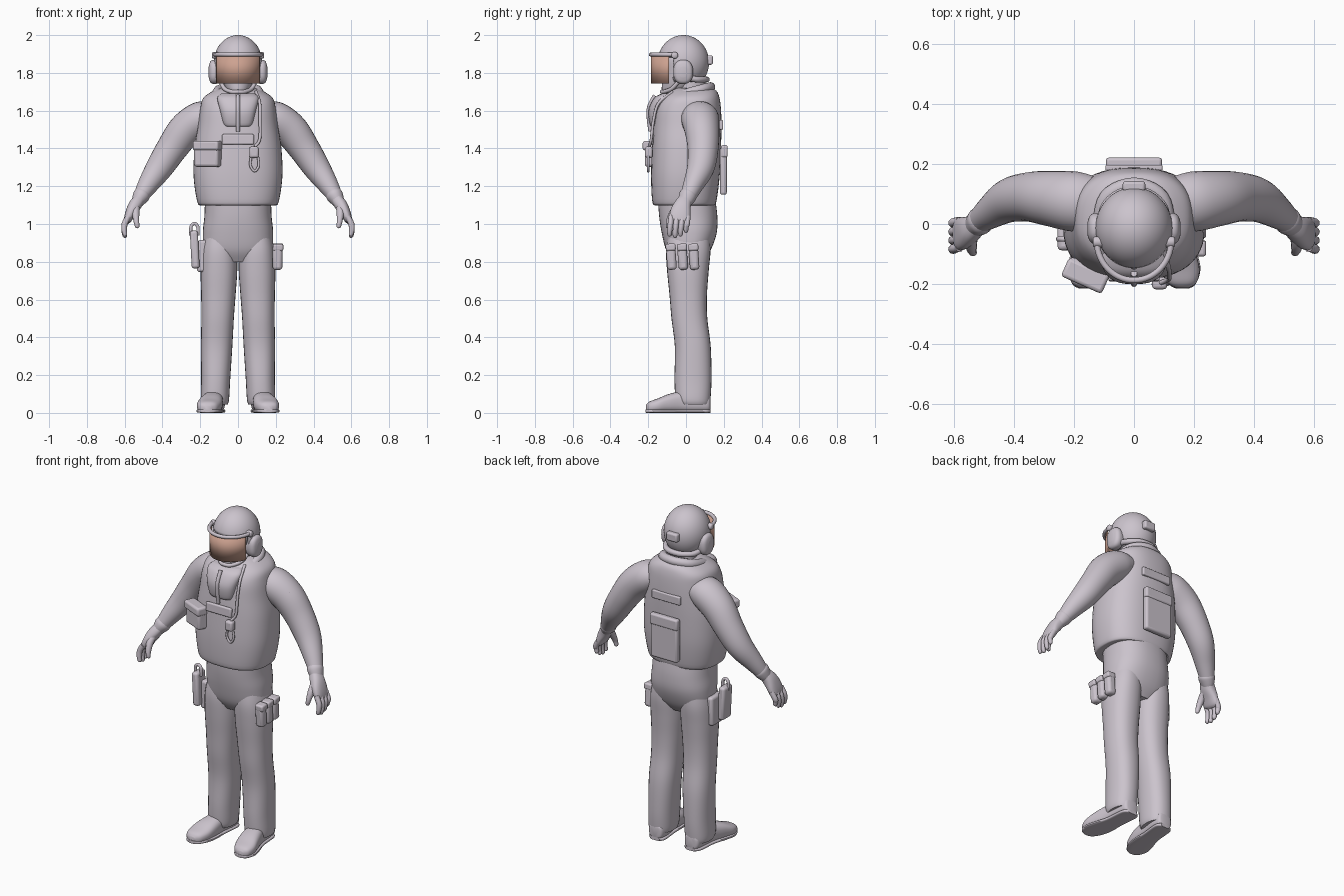
import bpy, bmesh, math
from mathutils import Vector, Matrix, Euler

def material(name, rgb):
    m = bpy.data.materials.new(name)
    m.diffuse_color = (*rgb, 1)
    return m

GREY = material("pale lavender grey", (0.60, 0.55, 0.61))
AMBER = material("amber visor", (0.61, 0.36, 0.28))

def finish(name, bm, mat=GREY, mirror=False, bevel=0, solid=0):
    bmesh.ops.recalc_face_normals(bm, faces=bm.faces)
    me = bpy.data.meshes.new(name)
    bm.to_mesh(me)
    bm.free()
    me.materials.append(mat)
    ob = bpy.data.objects.new(name, me)
    bpy.context.collection.objects.link(ob)
    bpy.ops.object.select_all(action='DESELECT')
    ob.select_set(True)
    bpy.context.view_layer.objects.active = ob
    bpy.ops.object.shade_smooth_by_angle(angle=math.radians(40))
    if solid:
        s = ob.modifiers.new("thickness", 'SOLIDIFY')
        s.thickness, s.offset = solid, -1
    if bevel:
        b = ob.modifiers.new("bevel", 'BEVEL')
        b.width, b.segments = bevel, 3
    if mirror:
        ob.modifiers.new("mirror", 'MIRROR').use_bisect_axis[0] = False
    return ob

def spline(rows, steps):
    """Smooth interpolation through rows of numbers."""
    out, n = [], len(rows)
    for i in range(n - 1):
        a, b, c, d = (rows[max(0, min(n - 1, i + k))] for k in (-1, 0, 1, 2))
        for s in range(steps):
            t = s / steps
            out.append([0.5 * (2*q + (r - p)*t + (2*p - 5*q + 4*r - w)*t*t + (3*q - p - 3*r + w)*t**3)
                        for p, q, r, w in zip(a, b, c, d)])
    return out + [list(rows[-1])]

AXES = {'z': ((1, 0, 0), (0, 1, 0)), 'y': ((1, 0, 0), (0, 0, 1)), 'x': ((0, 1, 0), (0, 0, 1))}

def loft(name, rows, axis=None, power=2.0, sides=28, steps=5, **kw):
    """Rows are x, y, z, radius a, radius b. Without an axis the rings follow the path."""
    rows = spline(rows, steps)
    bm = bmesh.new()
    rings = []
    for i, (x, y, z, a, b) in enumerate(rows):
        if axis:
            u, v = map(Vector, AXES[axis])
        else:
            t = (Vector(rows[min(i + 1, len(rows) - 1)][:3]) - Vector(rows[max(i - 1, 0)][:3])).normalized()
            ref = Vector((0, 1, 0)) if abs(t.y) < 0.9 else Vector((1, 0, 0))
            if kw.get('level'):
                ref = Vector((0, 0, 1))
            u = (ref - t * ref.dot(t)).normalized()
            v = t.cross(u)
        ring = []
        for k in range(sides):
            c, s = math.cos(2*math.pi*k/sides), math.sin(2*math.pi*k/sides)
            c, s = (math.copysign(abs(q) ** (2 / power), q) for q in (c, s))
            ring.append(bm.verts.new(Vector((x, y, z)) + u * a * c + v * b * s))
        rings.append(ring)
    for r0, r1 in zip(rings, rings[1:]):
        for k in range(sides):
            j = (k + 1) % sides
            bm.faces.new((r0[k], r0[j], r1[j], r1[k]))
    bm.faces.new(rings[0])
    bm.faces.new(rings[-1])
    kw.pop('level', None)
    return finish(name, bm, **kw)

def tube(name, pts, r, level=False, **kw):
    return loft(name, [(*p, r, r) for p in pts], sides=10, level=level, **kw)

def box(name, loc, size, rot=(0, 0, 0), bevel=0.008, **kw):
    bm = bmesh.new()
    mat = Matrix.LocRotScale(Vector(loc), Euler([math.radians(r) for r in rot]), Vector(size))
    bmesh.ops.create_cube(bm, size=1, matrix=mat)
    return finish(name, bm, bevel=bevel, **kw)

def span(z, rx, y0, y1):
    """Vertical ring from half width and front and back y."""
    return (0, (y0 + y1) / 2, z, rx, (y1 - y0) / 2)

# --- Vest, collar and bib
loft("vest", [span(1.10, .195, -.16, .145), span(1.115, .215, -.178, .16), span(1.25, .235, -.185, .178),
              span(1.40, .23, -.18, .185), span(1.52, .212, -.172, .188), span(1.61, .20, -.16, .185),
              span(1.665, .185, -.13, .178), span(1.70, .14, -.09, .165), span(1.72, .09, -.06, .14)],
     axis='z', power=2.5, sides=48)
collar = [(-.085, -.10, 1.63), (-.11, -.01, 1.685), (-.09, .09, 1.715), (0, .13, 1.725),
          (.09, .09, 1.715), (.11, -.01, 1.685), (.085, -.10, 1.63)]
tube("collar", collar, .026, level=True)
loft("chest_bib", [(0, -.15, 1.515, .05, .02), (0, -.15, 1.525, .075, .04), (0, -.143, 1.60, .095, .056),
                   (0, -.115, 1.665, .11, .055), (0, -.09, 1.69, .09, .04)], axis='z', power=2.6)
tube("zip_strip", [(0, -.165, 1.68), (0, -.195, 1.62), (0, -.197, 1.56), (0, -.188, 1.49)], .011)
box("chest_label", (0, -.181, 1.448), (.17, .02, .055), (-3, 0, 0))
box("chest_pouch", (-.16, -.165, 1.37), (.14, .065, .135), (0, 0, -24), bevel=.015)
box("chest_pouch_flap", (-.162, -.172, 1.415), (.148, .068, .05), (0, 0, -24), bevel=.012)

# --- Radio microphone with cord and loop
tube("radio_cord", [(.095, -.07, 1.70), (.115, -.145, 1.64), (.117, -.172, 1.55),
                    (.115, -.184, 1.45), (.09, -.195, 1.41)], .008)
box("radio_microphone", (.085, -.197, 1.38), (.05, .04, .06), bevel=.012)
tube("radio_loop", [(.07, -.20, 1.36), (.066, -.20, 1.31), (.088, -.20, 1.28), (.11, -.20, 1.31), (.105, -.20, 1.36)], .007)

# --- Back panel
box("back_strip", (0, .187, 1.525), (.19, .02, .05), bevel=.006)
box("back_pouch", (0, .198, 1.28), (.18, .036, .25), bevel=.012)
box("back_pouch_flap", (0, .203, 1.385), (.186, .036, .065), bevel=.01)

# --- Trousers
loft("hips", [span(.80, .10, -.07, .09), span(.86, .175, -.105, .13), span(.95, .186, -.128, .162), span(1.04, .178, -.142, .166),
              span(1.13, .175, -.148, .155)], axis='z', power=2.4, sides=40)
loft("trouser_leg", [(.122, .04, .045, .068, .085), (.122, .037, .075, .075, .093), (.118, .037, .18, .077, .098),
                     (.113, .036, .35, .083, .095), (.108, .018, .50, .086, .095), (.104, .012, .62, .091, .099),
                     (.101, .010, .75, .097, .110), (.099, .012, .86, .094, .118), (.095, .015, .95, .08, .11)],
     axis='z', power=2.3, mirror=True)

# --- Shoes
loft("shoe", [(.118, .13, .05, .02, .03), (.12, .12, .05, .044, .046), (.122, .07, .055, .053, .055),
              (.130, -.01, .058, .052, .058), (.142, -.09, .05, .062, .05), (.154, -.15, .038, .064, .038),
              (.160, -.195, .03, .048, .029), (.161, -.213, .025, .02, .015)], axis='y', power=2.6, mirror=True)
loft("shoe_sole", [(.118, .13, .010, .03, .010), (.12, .10, .010, .053, .010), (.130, -.01, .010, .054, .010),
                   (.142, -.09, .010, .066, .010), (.154, -.15, .010, .067, .010), (.160, -.20, .010, .045, .010),
                   (.161, -.215, .010, .02, .009)], axis='y', power=4, mirror=True)

# --- Sleeves, gloves and fingers
loft("sleeve", [(.14, .07, 1.575, .09, .075), (.20, .075, 1.555, .10, .093), (.28, .085, 1.495, .092, .092),
                (.35, .09, 1.40, .082, .082), (.415, .078, 1.30, .073, .072), (.475, .04, 1.21, .055, .055),
                (.515, .01, 1.145, .042, .04)], mirror=True)
loft("glove_cuff", [(.503, .018, 1.165, .043, .041), (.512, .01, 1.15, .047, .045), (.525, 0, 1.128, .042, .038),
                    (.535, -.008, 1.11, .035, .03)], mirror=True)
loft("glove_palm", [(.52, 0, 1.135, .035, .03), (.545, -.018, 1.10, .045, .034), (.568, -.03, 1.06, .054, .028),
                    (.585, -.034, 1.02, .052, .02), (.59, -.036, 1.005, .03, .01)], power=2.4, mirror=True)
for i in range(4):
    y = -.078 + .029 * i
    tip = .935 + (.0, -.008, 0, .02)[i]
    loft("finger_%d" % (i + 1), [(.58, y, 1.04, .015, .015), (.60, y - .004, 1.0, .015, .016),
         (.602, y - .008, tip + .03, .0135, .014), (.597, y - .009, tip + .006, .011, .011),
         (.595, y - .009, tip, .004, .004)], sides=12, mirror=True)
loft("thumb", [(.54, -.03, 1.10, .022, .022), (.542, -.068, 1.06, .02, .02), (.538, -.09, 1.015, .015, .015),
               (.533, -.095, .985, .011, .011), (.532, -.096, .978, .004, .004)], sides=12, mirror=True)
box("sleeve_patch_upper", (.318, .055, 1.562), (.012, .05, .03), (0, -42, -14), bevel=.003)
box("sleeve_patch_lower", (.361, .07, 1.495), (.012, .05, .05), (0, -36, -14), bevel=.003)

# --- Neck and face
loft("neck", [(0, .03, 1.62, .085, .085), (0, .025, 1.72, .075, .08), (0, .02, 1.80, .075, .08)], axis='z')
loft("face", [(0, -.07, 1.685, .02, .025), (0, -.065, 1.70, .05, .06), (0, -.04, 1.74, .075, .088),
              (0, -.025, 1.80, .09, .10), (0, -.02, 1.88, .095, .105), (0, -.02, 1.93, .06, .07)], axis='z')
loft("nose", [(0, -.12, 1.835, .01, .012), (0, -.13, 1.79, .017, .022), (0, -.122, 1.772, .012, .012)], axis='z', sides=12)
tube("chin_strap", [(.10, -.02, 1.78), (.075, -.07, 1.72), (.035, -.115, 1.70), (0, -.128, 1.70),
                    (-.035, -.115, 1.70), (-.075, -.07, 1.72), (-.10, -.02, 1.78)], .011, level=True)

# --- Helmet shell with face opening
bm = bmesh.new()
bmesh.ops.create_uvsphere(bm, u_segments=48, v_segments=32, radius=1,
                          matrix=Matrix.LocRotScale(Vector((0, -.014, 1.855)), None, Vector((.128, .136, .145))))
cut = [f for f in bm.faces if f.calc_center_median().z < 1.755
       or (f.calc_center_median().z < 1.885 and f.calc_center_median().y < -.065)]
bmesh.ops.delete(bm, geom=cut, context='FACES')
finish("helmet", bm, solid=.012)
loft("ear_cup", [(.10, -.015, 1.805, .05, .06), (.13, -.015, 1.805, .052, .064), (.147, -.015, 1.805, .042, .054),
                 (.155, -.015, 1.805, .02, .028)], axis='x', power=2.4, mirror=True)
tube("nape_roll", [(-.11, .0, 1.775), (-.095, .06, 1.765), (-.05, .10, 1.765), (0, .11, 1.765),
                   (.05, .10, 1.765), (.095, .06, 1.765), (.11, .0, 1.775)], .016, level=True)
box("helmet_back_clip", (0, .125, 1.868), (.075, .035, .05), bevel=.01)

# --- Visor with rim band and hinges
def arc(a0, a1, n, rx, ry, z):
    return [(rx * math.cos(a), -.055 + ry * math.sin(a), z)
            for a in (math.radians(a0 + (a1 - a0) * i / n) for i in range(n + 1))]

bm = bmesh.new()
low, high = ([bm.verts.new(p) for p in arc(196, 344, 28, .121, .13, z)] for z in (1.745, 1.897))
for i in range(28):
    bm.faces.new((low[i], low[i + 1], high[i + 1], high[i]))
finish("visor", bm, mat=AMBER, solid=.006)
tube("visor_rim", arc(180, 360, 14, .124, .132, 1.897), .0105, level=True, steps=2)
loft("visor_hinge", [(.105, -.06, 1.893, .018, .018), (.130, -.06, 1.893, .018, .018), (.137, -.06, 1.893, .012, .012)],
     axis='x', sides=16, mirror=True)

# --- Thigh gear: holster on one side, three pouches on the other
box("holster", (-.229, -.045, .865), (.042, .085, .20), (0, -3, 0), bevel=.014)
tube("holster_grip", [(-.25, -.05, .94), (-.249, -.05, .985), (-.231, -.05, 1.003), (-.213, -.05, .985), (-.212, -.05, .94)], .009)
box("holster_pouch", (-.19, .0, .83), (.05, .11, .17), (0, 2, 0), bevel=.014)
for i, y in enumerate((-.078, -.018, .042)):
    box("thigh_pouch_%d" % (i + 1), (.209, y, .825), (.052, .05, .135), (4, 0, 0), bevel=.016)
    box("thigh_pouch_flap_%d" % (i + 1), (.212, y - .003, .877), (.056, .053, .038), (4, 0, 0), bevel=.01)
